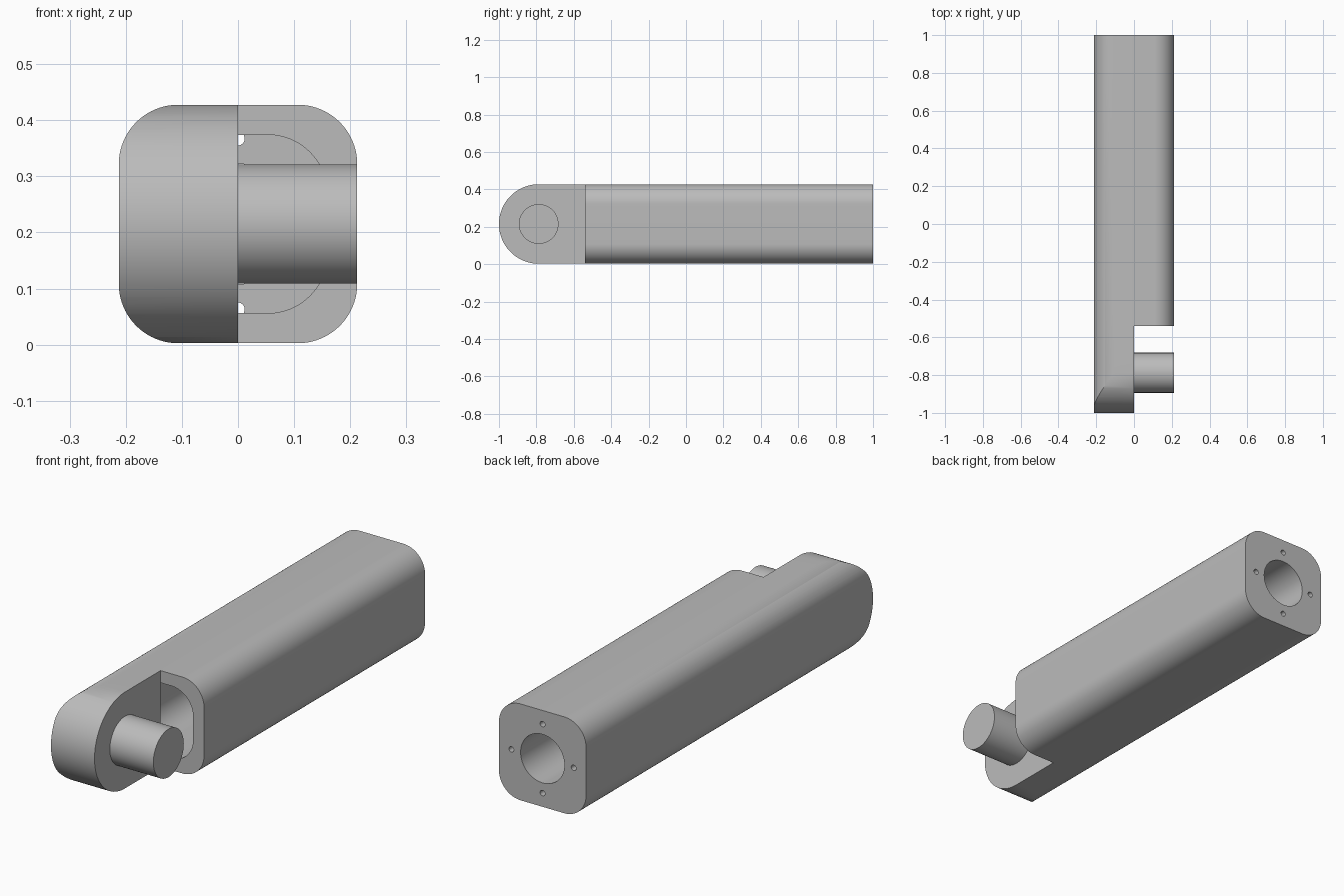
import bpy
import math
from mathutils import Matrix, Vector
import bmesh

if "Cube" in bpy.data.objects:
    bpy.data.objects.remove(bpy.data.objects["Cube"])

HALF = 0.2125      # half width of the square bar
MID = 0.215        # height of the bar's axis
FILLET = 0.106
SHOULDER = -0.54   # where the full section stops
PIVOT = -0.7875    # axis of the pin and of the rounded end
WALL = 0.24        # thickness of the rear wall

metal = bpy.data.materials.new("plain grey")
metal.use_nodes = True
grey = (0.5, 0.5, 0.5, 1)
metal.diffuse_color = grey
metal.node_tree.nodes["Principled BSDF"].inputs["Base Color"].default_value = grey


def rounded_square(half, radius, steps=20):
    """Outline of a square with round corners, as (x, z) pairs."""
    points = []
    c = half - radius
    for corner, (sx, sz) in enumerate(((1, 1), (-1, 1), (-1, -1), (1, -1))):
        for i in range(steps + 1):
            a = (corner + i / steps) * math.pi / 2
            points.append((sx * c + radius * math.cos(a),
                           MID + sz * c + radius * math.sin(a)))
    return points


def prism(name, outline, start, end):
    """Extrude a closed 3D outline from offset start to offset end."""
    bm = bmesh.new()
    face = bm.faces.new([bm.verts.new(Vector(p) + Vector(start)) for p in outline])
    moved = bmesh.ops.extrude_face_region(bm, geom=[face])["geom"]
    bmesh.ops.translate(bm, vec=Vector(end) - Vector(start),
                        verts=[v for v in moved if isinstance(v, bmesh.types.BMVert)])
    bmesh.ops.recalc_face_normals(bm, faces=bm.faces)
    return finish(name, bm)


def cylinder(name, radius, centre, length, axis, segments=64):
    bm = bmesh.new()
    turn = Matrix.Rotation(math.pi / 2, 4, axis)
    bmesh.ops.create_cone(bm, cap_ends=True, segments=segments, radius1=radius,
                          radius2=radius, depth=length,
                          matrix=Matrix.Translation(centre) @ turn)
    return finish(name, bm)


def finish(name, bm):
    mesh = bpy.data.meshes.new(name)
    bm.to_mesh(mesh)
    bm.free()
    mesh.materials.append(metal)
    obj = bpy.data.objects.new(name, mesh)
    bpy.context.collection.objects.link(obj)
    return obj


def select(obj):
    bpy.ops.object.select_all(action="DESELECT")
    obj.select_set(True)
    bpy.context.view_layer.objects.active = obj


def combine(target, tool, operation):
    """Apply a boolean and discard the helper."""
    tool.hide_render = True
    mod = target.modifiers.new("cut", "BOOLEAN")
    mod.operation = operation
    mod.solver = "EXACT"
    mod.object = tool
    select(target)
    bpy.ops.object.modifier_apply(modifier=mod.name)
    bpy.data.objects.remove(tool)


# Rounded square bar
section = [(x, 0, z) for x, z in rounded_square(HALF, FILLET)]
body = prism("body", section, (0, -1.1, 0), (0, 1, 0))

# Round off the front end about the pin axis
side = [(0, 1.2, MID + 0.3), (0, PIVOT + 0.05, MID + 0.3), (0, PIVOT + 0.05, MID + HALF)]
for i in range(49):
    a = math.pi / 2 + math.pi * i / 48
    side.append((0, PIVOT + HALF * math.cos(a), MID + HALF * math.sin(a)))
side += [(0, PIVOT + 0.05, MID - HALF), (0, PIVOT + 0.05, MID - 0.3), (0, 1.2, MID - 0.3)]
combine(body, prism("end_shape", side, (-0.4, 0, 0), (0.4, 0, 0)), "INTERSECT")

# Remove the left half of the front, leaving a single arm
notch = [(0, 0, -0.2), (0.5, 0, -0.2), (0.5, 0, 0.7), (0, 0, 0.7)]
combine(body, prism("notch", notch, (0, -1.3, 0), (0, SHOULDER, 0)), "DIFFERENCE")

# Hollow interior, open at the shoulder
inner = [(x, 0, z) for x, z in rounded_square(0.159, FILLET)]
combine(body, prism("cavity", inner, (0, SHOULDER, 0), (0, 1 - WALL, 0)), "DIFFERENCE")

# Bore and four screw holes through the rear wall
combine(body, cylinder("bore", 0.107, (0, 1, MID), 1, "X"), "DIFFERENCE")
for dx, dz in ((1, 0), (0, 1), (-1, 0), (0, -1)):
    centre = (dx * 0.152, 1, MID + dz * 0.152)
    combine(body, cylinder("screw_hole", 0.012, centre, 1, "X", 24), "DIFFERENCE")

# Pin standing out from the arm
pin = cylinder("pin", FILLET, (HALF / 2 - 0.01, PIVOT, MID), HALF + 0.02, "Y")

for obj in (body, pin):
    select(obj)
    bpy.ops.object.shade_smooth_by_angle(angle=math.radians(30))
